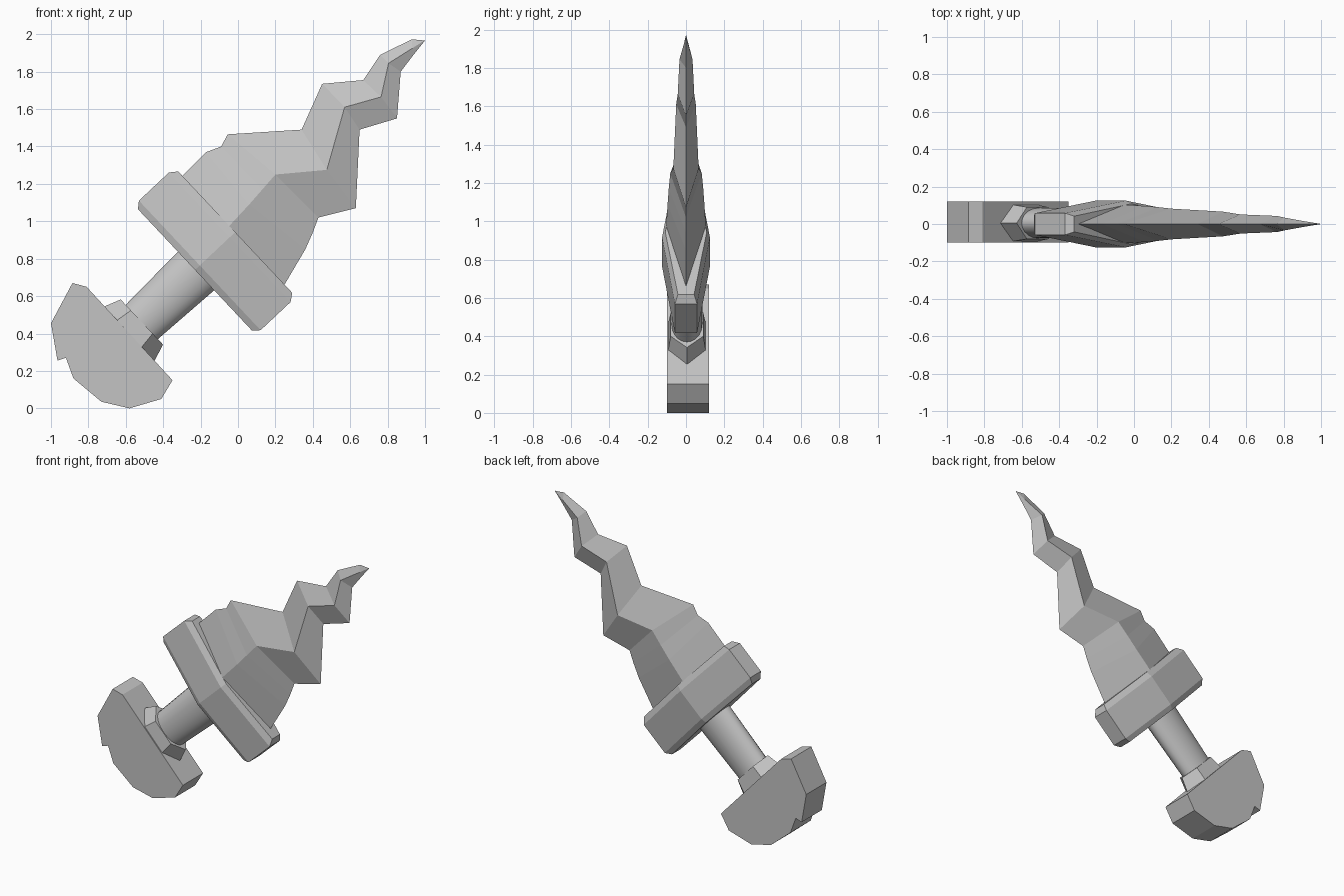
import bpy, bmesh, math
from mathutils import Vector

cube = bpy.data.objects.get("Cube")
if cube:
    bpy.data.objects.remove(cube, do_unlink=True)

grey = bpy.data.materials.new("plain grey")
grey.use_nodes = True
grey.diffuse_color = (0.55, 0.55, 0.55, 1)
grey.node_tree.nodes["Principled BSDF"].inputs["Base Color"].default_value = (0.55, 0.55, 0.55, 1)


def loft(name, rings, smooth=False):
    """Skin a list of equal closed rings and cap both ends."""
    bm = bmesh.new()
    rows = [[bm.verts.new(p) for p in ring] for ring in rings]
    n = len(rows[0])
    for a, b in zip(rows, rows[1:]):
        for i in range(n):
            j = (i + 1) % n
            bm.faces.new((a[i], a[j], b[j], b[i]))
    bm.faces.new(rows[0][::-1])
    bm.faces.new(rows[-1])
    bmesh.ops.remove_doubles(bm, verts=bm.verts[:], dist=1e-5)
    bmesh.ops.recalc_face_normals(bm, faces=bm.faces[:])
    mesh = bpy.data.meshes.new(name)
    bm.to_mesh(mesh)
    bm.free()
    mesh.materials.append(grey)
    obj = bpy.data.objects.new(name, mesh)
    bpy.context.collection.objects.link(obj)
    if smooth:
        bpy.ops.object.select_all(action='DESELECT')
        obj.select_set(True)
        bpy.context.view_layer.objects.active = obj
        bpy.ops.object.shade_smooth_by_angle(angle=math.radians(40))
    return obj


# Tilted frame of the hilt: u runs across, v runs towards the tip
ACROSS = Vector((0.685, 0, -0.729))
ALONG = Vector((0.729, 0, 0.685))
GUARD = Vector((-0.23, 0, 0.74))


def tilted(origin, u, v, y):
    return origin + ACROSS * u + ALONG * v + Vector((0, y, 0))


def hexagon(origin, v, half, mid_y, end_y):
    """Six-sided ring, widest in y at its middle, with blunt ends."""
    pts = [(-half, -end_y), (0, -mid_y), (half, -end_y),
           (half, end_y), (0, mid_y), (-half, end_y)]
    return [tilted(origin, u, v, y) for u, y in pts]


# Pommel: flat slab cut to a fan outline
outline = [(-0.885, 0.67), (-0.81, 0.65), (-0.35, 0.15), (-0.41, 0.05),
           (-0.58, 0.0), (-0.73, 0.035), (-0.88, 0.16), (-0.92, 0.27),
           (-0.965, 0.255), (-1.0, 0.455)]
loft("pommel", [[(x, y, z) for x, z in outline] for y in (-0.1, 0.12)])

# Collar: tapered hexagon with its points across the hilt
base = Vector((-0.58, 0.005, 0.4))
collar = []
for v, tip, side, flat in ((-0.02, 0.205, 0.1, 0.1), (0.09, 0.165, 0.085, 0.085)):
    ring = [(-tip, 0), (-flat, -side), (flat, -side), (tip, 0), (flat, side), (-flat, side)]
    collar.append([tilted(base, u, v, y) for u, y in ring])
loft("collar", collar)

# Grip: oval rod
SIDES = 20
grip = []
for v, r in ((0.0, 0.122), (0.52, 0.143)):
    ring = [2 * math.pi * i / SIDES for i in range(SIDES)]
    grip.append([tilted(base, r * math.cos(t), v, 0.08 * math.sin(t)) for t in ring])
loft("grip", grip, smooth=True)

# Guard: wedge-ended block with chamfered rims
loft("guard", [hexagon(GUARD, 0.0, 0.445, 0.11, 0.045),
               hexagon(GUARD, 0.035, 0.475, 0.125, 0.058),
               hexagon(GUARD, 0.255, 0.475, 0.125, 0.058),
               hexagon(GUARD, 0.295, 0.445, 0.108, 0.042)])

# Blade: wavy, diamond in section; each row is left edge, ridge, right edge, ridge half thickness
rows = [((-0.34, 1.2), (-0.07, 0.95), (0.23, 0.63), 0.105),
        ((-0.17, 1.37), (0.06, 1.09), (0.36, 0.85), 0.096),
        ((-0.09, 1.4), (0.13, 1.17), (0.4, 0.94), 0.09),
        ((-0.055, 1.465), (0.2, 1.25), (0.43, 1.02), 0.082),
        ((0.34, 1.49), (0.475, 1.275), (0.63, 1.07), 0.066),
        ((0.45, 1.735), (0.57, 1.61), (0.65, 1.49), 0.051),
        ((0.67, 1.755), (0.765, 1.665), (0.85, 1.55), 0.043),
        ((0.76, 1.89), (0.805, 1.845), (0.87, 1.8), 0.034),
        ((0.93, 1.973), (0.932, 1.925), (0.94, 1.892), 0.011),
        ((0.997, 1.967),) * 3 + (0.0,)]
blade = []
for (lx, lz), (mx, mz), (rx, rz), t in rows[:-1]:
    blade.append([(lx, 0, lz), (mx, -t, mz), (rx, 0, rz), (mx, t, mz)])
tip = rows[-1][0]
blade.append([(tip[0] + s, y, tip[1]) for s, y in ((-0.003, 0), (0, -0.001), (0.003, 0), (0, 0.001))])
loft("blade", blade)
